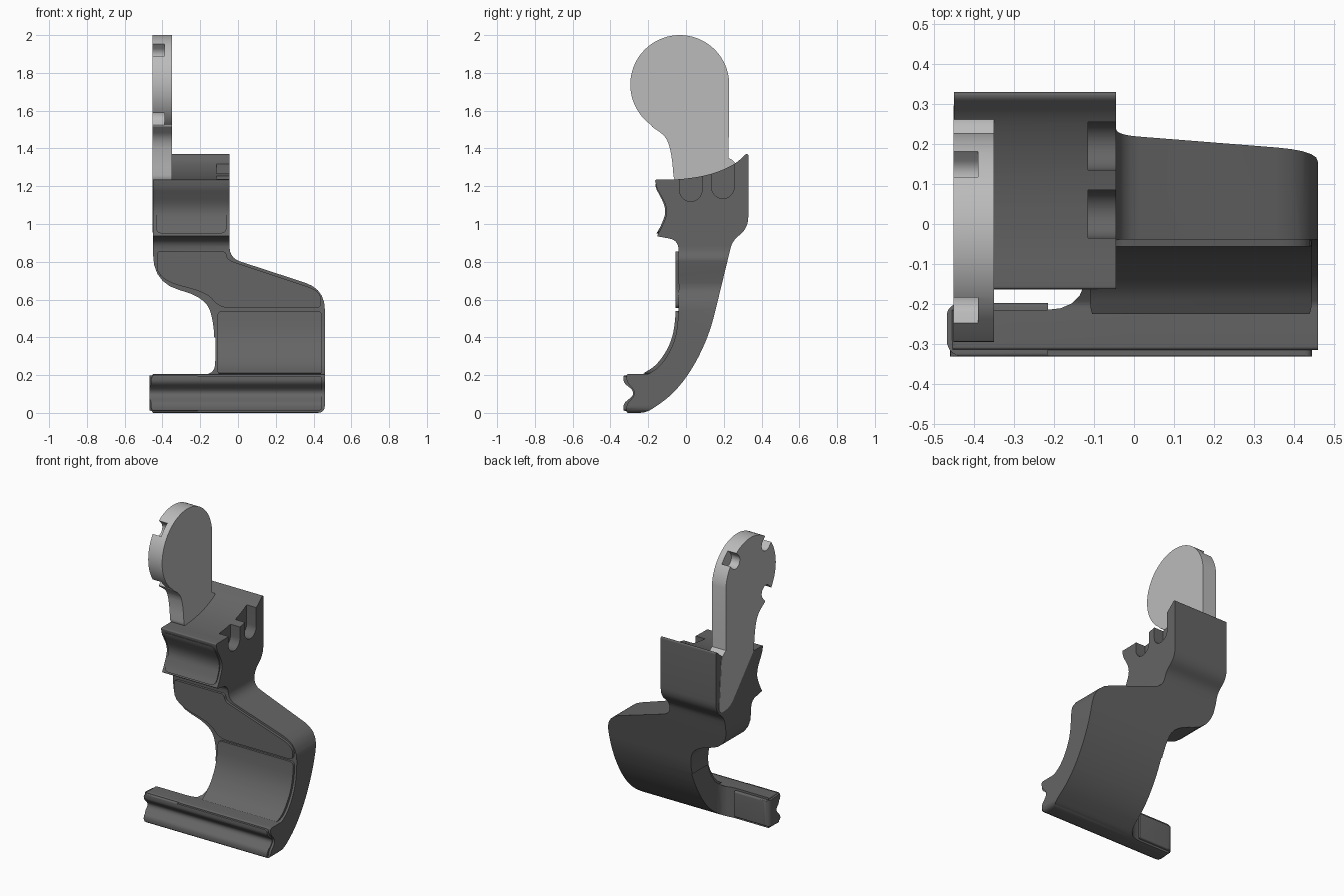
import bpy, bmesh
from math import cos, sin, radians
from mathutils import Vector

if "Cube" in bpy.data.objects:
    bpy.data.objects.remove(bpy.data.objects["Cube"])


def material(name, value):
    m = bpy.data.materials.new(name)
    m.use_nodes = True
    colour = (value, value, value, 1)
    m.diffuse_color = colour
    m.node_tree.nodes["Principled BSDF"].inputs["Base Color"].default_value = colour
    return m


dark = material("dark grey", 0.13)
light = material("light grey", 0.5)


def soften(points, steps=5):
    """Round each corner (u, v, reach); no reach gives a flowing curve, 0 a sharp corner."""
    out = []
    for i, p in enumerate(points):
        here = Vector(p[:2])
        reach = p[2] if len(p) > 2 else 9
        if reach == 0:
            out.append(here)
            continue
        ends = []
        for q in (points[i - 1], points[(i + 1) % len(points)]):
            edge = Vector(q[:2]) - here
            ends.append(here + edge.normalized() * min(reach, edge.length * 0.499))
        for k in range(steps + 1):
            t = k / steps
            out.append(ends[0] * (1 - t) ** 2 + here * 2 * t * (1 - t) + ends[1] * t * t)
    return out


def prism(name, outline, axis, low, high, mat=dark):
    """Extrude an outline along x (outline y,z), y (x,z) or z (x,y)."""
    place = {"x": lambda u, v, w: (w, u, v),
             "y": lambda u, v, w: (u, w, v),
             "z": lambda u, v, w: (u, v, w)}[axis]
    bm = bmesh.new()
    face = bm.faces.new([bm.verts.new(place(p[0], p[1], low)) for p in outline])
    grown = bmesh.ops.extrude_face_region(bm, geom=[face])
    moved = [g for g in grown["geom"] if isinstance(g, bmesh.types.BMVert)]
    bmesh.ops.translate(bm, verts=moved, vec=place(0, 0, high - low))
    bmesh.ops.recalc_face_normals(bm, faces=bm.faces)
    mesh = bpy.data.meshes.new(name)
    bm.to_mesh(mesh)
    bm.free()
    ob = bpy.data.objects.new(name, mesh)
    bpy.context.collection.objects.link(ob)
    mesh.materials.append(mat)
    return ob


def select(ob):
    bpy.ops.object.select_all(action="DESELECT")
    ob.select_set(True)
    bpy.context.view_layer.objects.active = ob


def combine(ob, tool, operation):
    mod = ob.modifiers.new("shape", "BOOLEAN")
    mod.operation, mod.object, mod.solver = operation, tool, "EXACT"
    select(ob)
    bpy.ops.object.modifier_apply(modifier=mod.name)
    bpy.data.objects.remove(tool)


def finish(ob):
    select(ob)
    bpy.ops.object.shade_smooth_by_angle(angle=radians(30))


def box(u0, v0, u1, v1, r):
    return soften([(u0, v0, r), (u1, v0, r), (u1, v1, r), (u0, v1, r)])


# Body: side profile cut to the front silhouette
side = soften([
    (-0.315, 0, .01), (-0.21, 0, .04), (-0.07, .095), (.04, .24), (.125, .42),
    (.17, .6), (.245, .91, .04), (.33, .98, .06), (.33, 1.37, .01), (.315, 1.37, .01),
    (.26, 1.315), (.13, 1.26), (-.03, 1.235), (-.165, 1.235, .01), (-.155, 1.19, .02),
    (-.09, 1.075), (-.13, .98, .02), (-.155, .935, .01), (-.04, .915, .05),
    (-.037, .54), (-.055, .38), (-.13, .25), (-.2, .205, .01), (-.315, .205, .01),
    (-.315, .165, .02), (-.26, .105), (-.315, .045, .02)])
body = prism("body", side, "x", -0.6, 0.6)
front = soften([
    (-.455, 0, .01), (.46, 0, .04), (.46, .655, .11), (-.045, .82, .06),
    (-.045, 1.5, 0), (-.45, 1.5, 0), (-.45, .69, .15), (-.17, .61, .12),
    (-.125, .47, .1), (-.125, .205, .09), (-.455, .205, .01)])
combine(body, prism("front_cut", front, "y", -1, 1), "INTERSECT")

# Thin the free end of the foot
relief = soften([(-.6, -.215, 0), (-.12, -.215, .1), (-.12, .5, 0), (-.6, .5, 0)])
combine(body, prism("foot_cut", relief, "z", -0.1, 0.4), "DIFFERENCE")

# Two round-bottomed slots in the head
for y, z in ((.025, 1.12), (.195, 1.135)):
    slot = [(y + .06 * cos(radians(a)), z + .06 + .06 * sin(radians(a)))
            for a in range(180, 361, 12)] + [(y + .06, 1.5), (y - .06, 1.5)]
    combine(body, prism("slot_cut", slot, "x", -.115, .1), "DIFFERENCE")
finish(body)


# Raised grip pads: a strip that follows the body, trimmed to a rounded outline
def pad(name, strip, outline):
    ob = prism(name, strip, "x", -0.6, 0.6)
    combine(ob, prism("pad_cut", outline, "y", -1, 1), "INTERSECT")
    finish(ob)


pad("upper_pad", [(-.056, .5), (-.02, .5), (-.02, .9), (-.056, .9)],
    soften([(-.43, .855, .02), (-.43, .705, .13), (-.16, .635, .1), (-.1, .555, .06),
            (.44, .555, .03), (.44, .645, .08), (-.055, .81, .03), (-.065, .855, .02)]))
pad("middle_pad",
    soften([(-.055, .6, 0), (-.053, .53), (-.072, .38), (-.15, .255), (-.225, .21, 0),
            (-.18, .19, 0), (-.1, .25), (-.03, .38), (-.02, .6, 0)]),
    box(-.11, .2, .445, .54, .03))
pad("head_pad",
    soften([(-.165, 1.22, 0), (-.16, 1.19, .02), (-.098, 1.075), (-.138, .98, .02),
            (-.16, .945, 0), (-.07, .945, 0), (-.07, 1.22, 0)]),
    box(-.435, .95, -.06, 1.21, .035))

groove = [(-.331, .2, .01), (-.331, .16, .02), (-.262, .105), (-.331, .05, .02),
          (-.331, .01, .01)]
pad("foot_pad", soften(groove + [(-.25, .01, 0), (-.25, .2, 0)]),
    box(-.46, .012, .445, .195, .02))

# Pad wrapping round the free end of the foot
wrap = prism("foot_end_pad", soften(groove + [(-.198, .02, .01), (-.198, .19, .01)]),
             "x", -0.468, -0.215)
combine(wrap, prism("wrap_cut", soften([
    (-.47, -.332, .05), (-.2, -.332, 0), (-.2, -.198, 0), (-.47, -.198, .04)]),
    "z", -.1, .4), "INTERSECT")
finish(wrap)

# Upright plate with a round head
cy, cz, r = -.033, 1.738, .262
head = [(cy + r * cos(radians(a)), cz + r * sin(radians(a))) for a in range(5, 236, 5)]
neck = soften([(-.18, 1.515, 0), (-.1, 1.46), (-.075, 1.36), (-.065, 1.24, .02),
               (.18, .96, .05), (.3, .95, .05), (.272, 1.33, .05)])
plate = prism("upright_plate", head + neck, "x", -.452, -.35, light)

# Three round-ended notches in the outer face of the head
for angle in (45, 135, 225):
    d = Vector((cos(radians(angle)), sin(radians(angle))))
    n = Vector((-d.y, d.x))
    c = Vector((cy, cz)) + d * .225
    notch = [c + (n * cos(radians(t)) - d * sin(radians(t))) * .045
             for t in range(0, 181, 15)]
    notch += [c - n * .045 + d * .2, c + n * .045 + d * .2]
    combine(plate, prism("notch_cut", notch, "x", -.6, -.39, light), "DIFFERENCE")
finish(plate)
